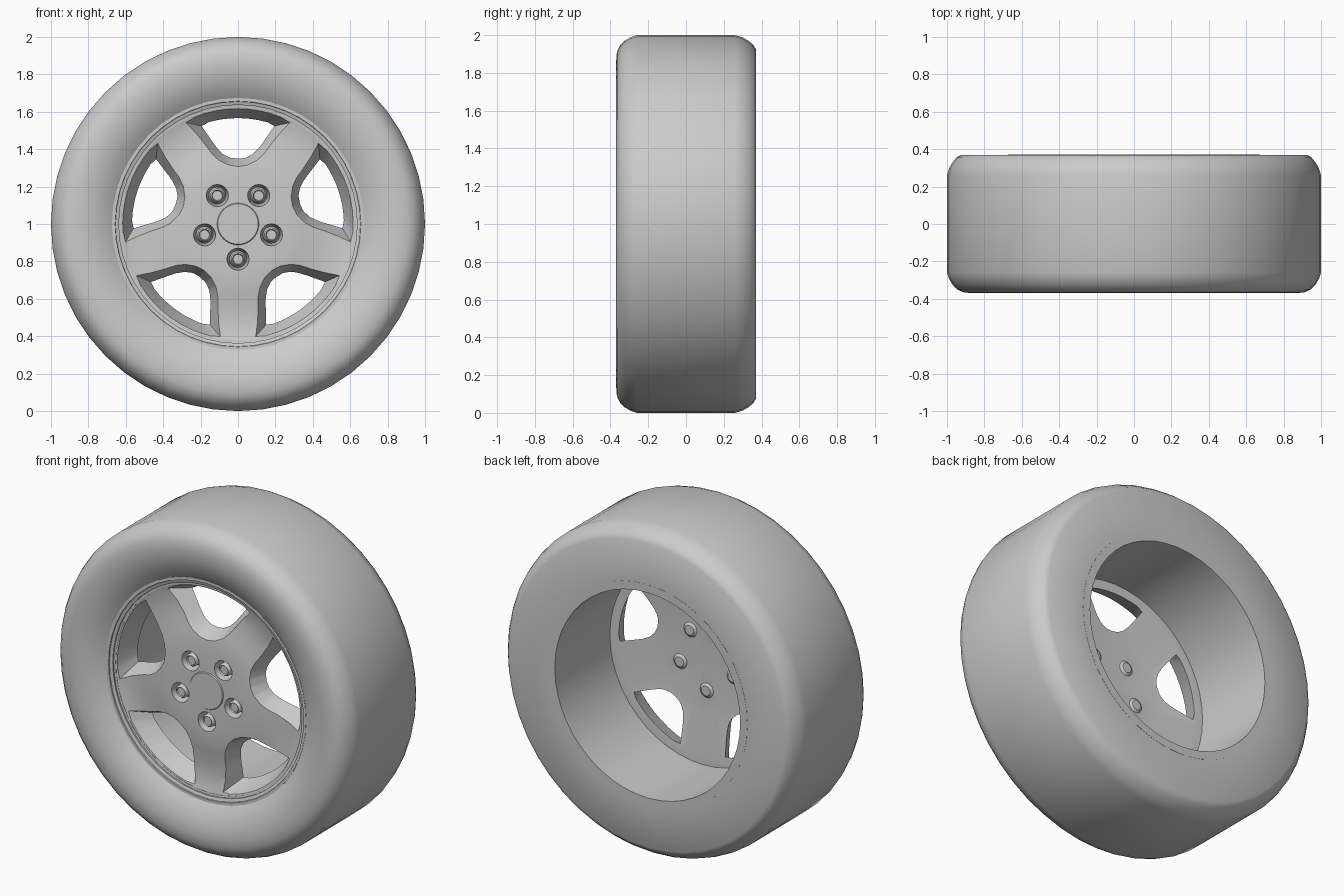
import bpy, bmesh, math
from mathutils import Vector

old = bpy.data.objects.get("Cube")
if old:
    bpy.data.objects.remove(old, do_unlink=True)

grey = bpy.data.materials.new("plain grey")
grey.use_nodes = True
COLOR = (0.6, 0.6, 0.6, 1)
grey.diffuse_color = COLOR
grey.node_tree.nodes["Principled BSDF"].inputs["Base Color"].default_value = COLOR

CENTRE = Vector((0, 0, 1))
STEP = math.tau / 5


def finish(name, bm, angle=35):
    bmesh.ops.remove_doubles(bm, verts=bm.verts, dist=1e-5)
    bmesh.ops.dissolve_degenerate(bm, edges=bm.edges, dist=1e-6)
    bmesh.ops.recalc_face_normals(bm, faces=bm.faces)
    mesh = bpy.data.meshes.new(name)
    bm.to_mesh(mesh)
    bm.free()
    mesh.materials.append(grey)
    ob = bpy.data.objects.new(name, mesh)
    bpy.context.collection.objects.link(ob)
    smooth(ob, angle)
    return ob


def smooth(ob, angle):
    bpy.ops.object.select_all(action="DESELECT")
    ob.select_set(True)
    bpy.context.view_layer.objects.active = ob
    bpy.ops.object.shade_smooth_by_angle(angle=math.radians(angle))


def revolve(name, profile, segs=48, closed=True, centre=CENTRE, angle=35):
    """Turn (radius, y) points around an axis parallel to y."""
    bm = bmesh.new()
    rings = []
    for k in range(segs):
        a = math.tau * k / segs
        rings.append([bm.verts.new(centre + Vector((r * math.cos(a), y, r * math.sin(a))))
                      for r, y in profile])
    n = len(profile)
    for k in range(segs):
        p, q = rings[k], rings[(k + 1) % segs]
        for i in range(n if closed else n - 1):
            j = (i + 1) % n
            bm.faces.new((p[i], p[j], q[j], q[i]))
    return finish(name, bm, angle)


# Tyre: bulged front wall, flat back wall, rounded shoulders
revolve("tyre", [
    (0.672, -0.305), (0.71, -0.33), (0.76, -0.352), (0.81, -0.366), (0.86, -0.37),
    (0.91, -0.366), (0.945, -0.35), (0.97, -0.325), (0.988, -0.295), (1, -0.26),
    (1, 0.26), (0.988, 0.3), (0.97, 0.33), (0.95, 0.355), (0.925, 0.37), (0.672, 0.37)])

# Rim barrel with a stepped front lip
revolve("rim_barrel", [
    (0.625, -0.285), (0.637, -0.285), (0.637, -0.296), (0.655, -0.302), (0.657, -0.308),
    (0.674, -0.308), (0.674, 0.371), (0.625, 0.371)], angle=25)

# Wheel disc
disc = revolve("wheel_disc", [
    (0, -0.30), (0.2, -0.30), (0.3, -0.298), (0.37, -0.288), (0.45, -0.272), (0.53, -0.268),
    (0.6, -0.276), (0.64, -0.288), (0.64, -0.16), (0.57, -0.16), (0.33, -0.2), (0, -0.2)],
    segs=60, closed=False)


# Window cutter: outlines at the front and back of the disc, lofted past both
def window_outline(side, outer_radius):
    half = math.atan2(*side[-1])
    arc = [(outer_radius * math.sin(t * half / 5), outer_radius * math.cos(t * half / 5))
           for t in range(4, -5, -1)]
    left = [(-x, z) for x, z in reversed(side[1:])]
    return side + arc + left


FRONT_Y, BACK_Y = -0.285, -0.17
front = window_outline([(0, 0.312), (0.05, 0.319), (0.1, 0.342), (0.14, 0.374),
                        (0.175, 0.415), (0.225, 0.475), (0.282, 0.543)], 0.618)
back = window_outline([(0, 0.36), (0.04, 0.364), (0.075, 0.381), (0.105, 0.408),
                       (0.13, 0.437), (0.16, 0.475), (0.2, 0.525)], 0.57)


def window_cutter(turn):
    bm = bmesh.new()
    loops = []
    for t in (-0.25, 1.2):
        y = FRONT_Y + (BACK_Y - FRONT_Y) * t
        loop = []
        for f, b in zip(front, back):
            x, z = (f[i] + (b[i] - f[i]) * t for i in (0, 1))
            c, s = math.cos(turn), math.sin(turn)
            loop.append(bm.verts.new(CENTRE + Vector((x * c - z * s, y, x * s + z * c))))
        bm.faces.new(loop)
        loops.append(loop)
    n = len(front)
    for i in range(n):
        j = (i + 1) % n
        bm.faces.new((loops[0][i], loops[0][j], loops[1][j], loops[1][i]))
    return finish("window_cutter", bm)


# Five windows and five bolt holes
cutters = []
bolt_centres = []
for k in range(5):
    cutters.append(window_cutter(k * STEP))
    a = k * STEP - math.pi / 2
    spot = CENTRE + 0.188 * Vector((math.cos(a), 0, math.sin(a)))
    bolt_centres.append(spot)
    cutters.append(revolve("bolt_cutter", [(0, -0.33), (0.063, -0.33), (0.058, -0.29),
                                           (0.045, -0.24), (0.045, -0.15), (0, -0.15)],
                           segs=20, closed=False, centre=spot))

for cutter in cutters:
    mod = disc.modifiers.new("cut", "BOOLEAN")
    mod.operation = "DIFFERENCE"
    mod.solver = "EXACT"
    mod.object = cutter

bpy.context.view_layer.update()
cut_mesh = bpy.data.meshes.new_from_object(
    disc.evaluated_get(bpy.context.evaluated_depsgraph_get()))
disc.modifiers.clear()
disc.data = cut_mesh
for cutter in cutters:
    bpy.data.objects.remove(cutter, do_unlink=True)
smooth(disc, 30)

# Bolts sitting in their holes
for spot in bolt_centres:
    revolve("bolt", [(0, -0.288), (0.026, -0.288), (0.03, -0.296), (0.038, -0.285), (0.04, -0.25),
                     (0.05, -0.235), (0.05, -0.205), (0.03, -0.19), (0, -0.19)],
            segs=16, closed=False, centre=spot, angle=30)

# Hub cap
revolve("hub_cap", [(0, -0.306), (0.108, -0.306), (0.112, -0.30), (0.112, -0.27), (0, -0.27)],
        segs=40, closed=False, angle=25)
